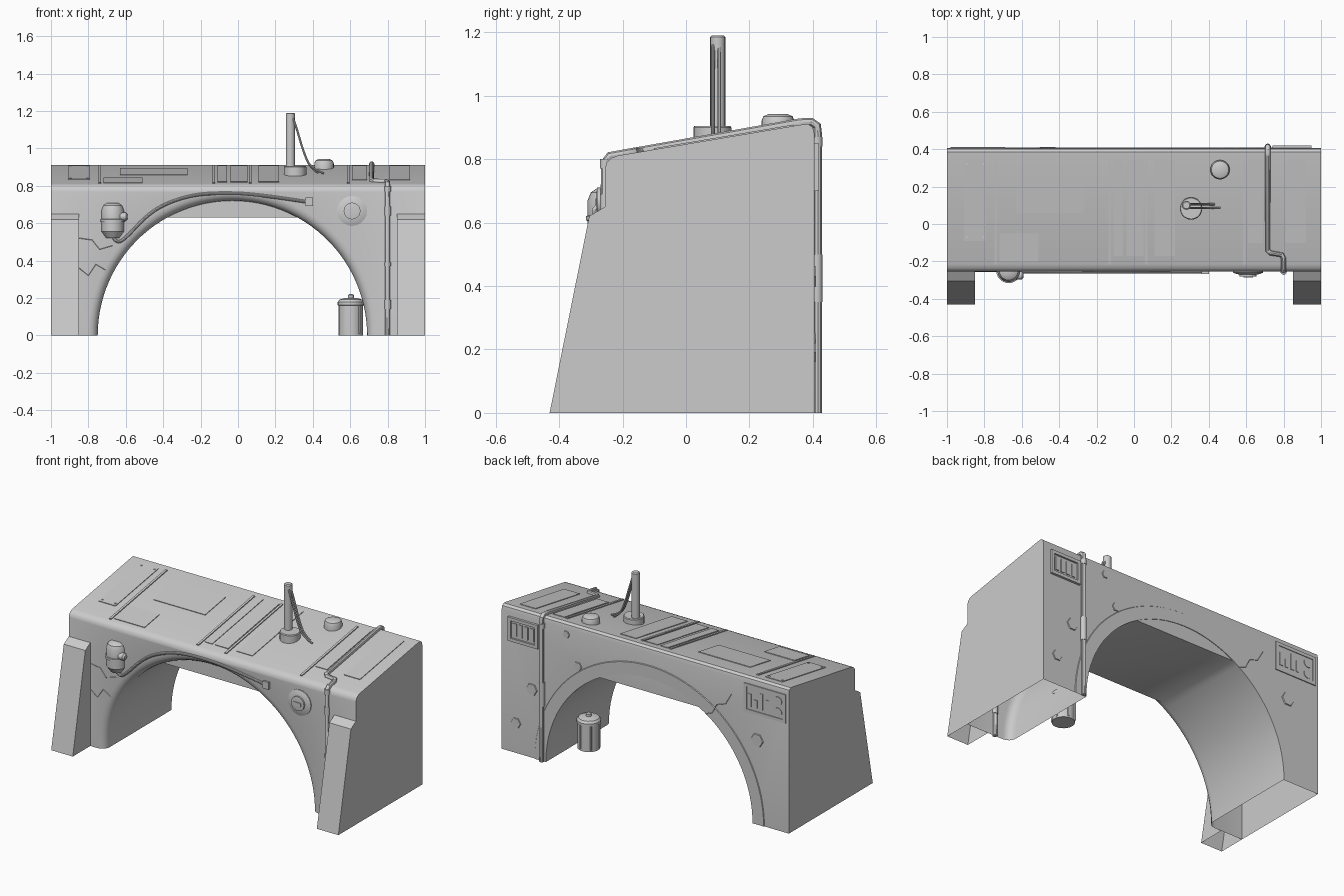
import bpy, bmesh, math
from mathutils import Matrix, Vector

if "Cube" in bpy.data.objects:
    bpy.data.objects.remove(bpy.data.objects["Cube"])

def mat(name, c):
    m = bpy.data.materials.new(name)
    m.diffuse_color = (*c, 1)
    m.use_nodes = True
    m.node_tree.nodes["Principled BSDF"].inputs["Base Color"].default_value = m.diffuse_color
    return m

GREY = mat("plain_grey", (0.6, 0.6, 0.6))

def finish(name, bm):
    bmesh.ops.remove_doubles(bm, verts=bm.verts, dist=1e-5)
    bmesh.ops.recalc_face_normals(bm, faces=bm.faces)
    me = bpy.data.meshes.new(name)
    bm.to_mesh(me)
    bm.free()
    me.materials.append(GREY)
    ob = bpy.data.objects.new(name, me)
    bpy.context.collection.objects.link(ob)
    return ob

def face(bm, pts):
    bm.faces.new([bm.verts.new(p) for p in pts])

def box(name, c, size, tilt=0):
    bm = bmesh.new()
    m = Matrix.Translation(c) @ Matrix.Rotation(tilt, 4, 'X') @ Matrix.Diagonal((*size, 1))
    bmesh.ops.create_cube(bm, size=1, matrix=m)
    return finish(name, bm)

def lathe(name, c, prof, seg=24, axis=(0, 0, 1)):
    """Revolve (radius, height) points about an axis."""
    bm = bmesh.new()
    m = Matrix.Translation(c) @ Vector((0, 0, 1)).rotation_difference(Vector(axis)).to_matrix().to_4x4()
    rings = [[m @ Vector((r * math.cos(2 * math.pi * i / seg), r * math.sin(2 * math.pi * i / seg), h))
              for i in range(seg)] for r, h in prof]
    for a, b in zip(rings, rings[1:]):
        for i in range(seg):
            j = (i + 1) % seg
            face(bm, [a[i], a[j], b[j], b[i]])
    face(bm, rings[0][::-1])
    face(bm, rings[-1])
    return finish(name, bm)

def tube(name, pts, r, smooth=False, res=3):
    cu = bpy.data.curves.new(name, 'CURVE')
    cu.dimensions = '3D'
    cu.bevel_depth, cu.bevel_resolution, cu.use_fill_caps = r, res, True
    sp = cu.splines.new('NURBS' if smooth else 'POLY')
    sp.points.add(len(pts) - 1)
    for p, q in zip(sp.points, pts):
        p.co = (*q, 1)
    if smooth:
        sp.use_endpoint_u, sp.order_u, sp.resolution_u = True, 3, 6
    cu.materials.append(GREY)
    tmp = bpy.data.objects.new(name + "_curve", cu)
    bpy.context.collection.objects.link(tmp)
    me = bpy.data.meshes.new_from_object(tmp.evaluated_get(bpy.context.evaluated_depsgraph_get()))
    bpy.data.objects.remove(tmp)
    ob = bpy.data.objects.new(name, me)
    bpy.context.collection.objects.link(ob)
    return ob

# Main arch body: open-bottomed shell
CX, R, FLARE, CHORD, YF, YB = -0.03, 0.72, 0.05, 0.63, -0.255, 0.405
SLOPE = 0.169
TILT = math.atan(SLOPE)
def top_z(y): return 0.811 + (y + 0.215) * SLOPE

t0 = math.asin(CHORD / R)
N, M = 18, 16
side = [t0 * i / N for i in range(N + 1)]
mid = [t0 + (math.pi - 2 * t0) * i / M for i in range(1, M)]
angs = side + mid + [math.pi - t for t in reversed(side)]
def arc(r, y, a=angs):
    return [Vector((CX + r * math.cos(t), y, r * math.sin(t))) for t in a]

roof = [(YF, 0.77), (-0.25, 0.79), (-0.237, 0.803), (-0.215, 0.811), (0.36, top_z(0.36)),
        (0.385, 0.911), (0.4, 0.9), (YB, 0.88)]
bm = bmesh.new()
for (y1, z1), (y2, z2) in zip(roof, roof[1:]):
    face(bm, [(-1, y1, z1), (1, y1, z1), (1, y2, z2), (-1, y2, z2)])
for x in (-1, 1):
    face(bm, [(x, y, z) for y, z in roof] + [(x, YB, 0), (x, YF, 0)])
face(bm, [(1, YF, 0), (1, YF, 0.77), (-1, YF, 0.77), (-1, YF, 0)] + arc(R + FLARE, YF)[::-1])
lip = [arc(R + FLARE * (1 - math.sin(k * math.pi / 8)), YF + FLARE * (1 - math.cos(k * math.pi / 8)))
       for k in range(5)]
for a, b in zip(lip, lip[1:]):
    for i in range(len(a) - 1):
        face(bm, [a[i], a[i + 1], b[i + 1], b[i]])
front, back = lip[-1], arc(R, YB)
face(bm, front[N:len(front) - N])                      # filler above the opening
for i in list(range(N)) + list(range(len(front) - 1 - N, len(front) - 1)):
    face(bm, [front[i], front[i + 1], back[i + 1], back[i]])
L = len(front) - 1 - N
face(bm, [front[N], front[L], back[L], back[N]])       # flat ceiling
face(bm, [(1, YB, 0), (1, YB, 0.88), (-1, YB, 0.88), (-1, YB, 0)] + back[L:][::-1] + back[:N + 1][::-1])
finish("arch_body", bm)

# Raised ring round the back of the arch
bm = bmesh.new()
rings = [arc(R, YB), arc(R, YB + 0.004), arc(R + 0.077, YB + 0.004), arc(R + 0.08, YB)]
for a, b in zip(rings, rings[1:]):
    for i in range(len(a) - 1):
        face(bm, [a[i], a[i + 1], b[i + 1], b[i]])
finish("back_arch_ring", bm)

# Sloping buttresses, open underneath
for s, n in ((-1, "left"), (1, "right")):
    prof = [(YF, 0), (-0.43, 0), (-0.305, 0.62), (YF, 0.65)]
    bm = bmesh.new()
    for x in (s, s * 0.85):
        face(bm, [(x, y, z) for y, z in prof])
    for (y1, z1), (y2, z2) in zip(prof[1:], prof[2:]):
        face(bm, [(s, y1, z1), (s * 0.85, y1, z1), (s * 0.85, y2, z2), (s, y2, z2)])
    finish(n + "_buttress", bm)

# Roof strips and plates
def plate(name, x1, x2, y1, y2, h=0.008):
    y = (y1 + y2) / 2
    return box(name, ((x1 + x2) / 2, y, top_z(y)), (x2 - x1, (y2 - y1) / math.cos(TILT), h * 2), TILT)
for x in (-0.74, -0.13, 0.065, 0.59):
    plate("roof_strip", x - 0.007, x + 0.007, -0.215, 0.345, 0.006)
for x1, x2, y1, y2 in ((-0.91, -0.79, -0.09, 0.34), (-0.63, -0.27, 0.06, 0.26), (-0.11, -0.06, -0.17, 0.34),
                       (-0.04, 0.05, -0.17, 0.34), (0.11, 0.22, -0.17, 0.34), (0.61, 0.69, -0.1, 0.34),
                       (0.81, 0.92, -0.1, 0.34), (-0.72, -0.51, -0.2, -0.05)):
    plate("roof_panel", x1, x2, y1, y2, 0.004)
for x in (-0.895, -0.805):
    for y in (-0.07, 0.32):
        lathe("panel_bolt", (x, y, top_z(y)), [(0.006, 0), (0.006, 0.007)], 8)

# Mast with base and hanging cables
lathe("mast_base", (0.305, 0.083, 0.85), [(0.06, 0), (0.06, 0.05), (0.056, 0.055)], 20)
lathe("mast", (0.28, 0.10, 0.85), [(0.024, 0), (0.024, 0.335), (0.018, 0.34)], 16)
for y, x in ((0.085, 0.46), (0.105, 0.43)):
    tube("mast_cable", [(0.295, y, 1.16), (0.31, y, 1.12), (0.35, y, 0.98), (0.39, y, 0.89), (x, y, top_z(y) + 0.005)],
         0.006, True)

# Roof dome
lathe("roof_dome", (0.46, 0.29, 0.885), [(0.052, 0), (0.052, 0.035), (0.046, 0.05), (0.03, 0.057)])

# Front canister with knob, and cable along the arch to a junction box
lathe("front_canister", (-0.67, -0.25, 0.52), [(0.035, 0), (0.06, 0.035), (0.06, 0.085), (0.066, 0.087), (0.066, 0.1),
      (0.06, 0.102), (0.06, 0.15), (0.05, 0.175), (0.03, 0.188)])
lathe("canister_knob", (-0.63, -0.275, 0.635), [(0.022, 0), (0.022, 0.03), (0.012, 0.04)], 12, (1, 0, 0))
y = YF - 0.001
tube("front_cable", [(-0.67, y, 0.53), (-0.65, y, 0.49), (-0.60, y, 0.52), (-0.50, y, 0.63), (-0.40, y, 0.70),
     (-0.25, y, 0.75), (-0.1, y, 0.762), (0.1, y, 0.755), (0.36, y, 0.715)], 0.009, True)
box("junction_box", (0.38, -0.255, 0.715), (0.04, 0.026, 0.045))

# Round front vent
lathe("front_vent", (0.61, -0.25, 0.665), [(0.08, 0), (0.08, 0.01), (0.06, 0.018), (0.045, 0.02), (0.045, 0.03),
      (0.03, 0.032)], 20, (0, -1, 0))
box("vent_slot", (0.61, -0.283, 0.665), (0.05, 0.006, 0.022))

# Pipe over the roof, front to back
tube("roof_pipe", [(0.80, YF, 0), (0.80, YF, 0.79), (0.80, -0.24, 0.81), (0.80, -0.185, top_z(-0.185) + 0.003),
     (0.79, -0.165, top_z(-0.165) + 0.003), (0.73, -0.155, top_z(-0.155) + 0.003),
     (0.715, -0.14, top_z(-0.14) + 0.003), (0.715, 0.36, top_z(0.36) + 0.007), (0.715, 0.395, 0.917),
     (0.715, 0.413, 0.905), (0.715, 0.415, 0.88), (0.715, 0.415, 0)], 0.014)
for x, y, z, h in ((0.80, YF, 0.14, 0.05), (0.80, YF, 0.37, 0.02), (0.80, YF, 0.64, 0.05),
                   (0.80, YF, 0.77, 0.03), (0.715, 0.413, 0.35, 0.15), (0.715, 0.413, 0.84, 0.03)):
    lathe("pipe_collar", (x, y, z), [(0.017, 0), (0.017, h)], 14)

# Barrel standing inside the arch
lathe("barrel", (0.603, 0.105, 0), [(0.065, 0), (0.065, 0.16), (0.07, 0.162), (0.07, 0.178), (0.06, 0.192), (0.03, 0.2),
      (0.016, 0.2), (0.016, 0.215), (0.01, 0.22)])
for k in range(6):
    a = math.radians(60 * k + 15)
    box("barrel_rib", (0.603 + 0.063 * math.cos(a), 0.105 + 0.063 * math.sin(a), 0.085), (0.01, 0.01, 0.15))

# Back control panels
def control(name, x1, x2, z1, z2, d):
    c, w, h = (x1 + x2) / 2, x2 - x1, z2 - z1
    m = (z1 + z2) / 2
    box(name + "_back", (c, YB, m), (w - 0.02, d * 0.5, h - 0.02))
    for s in (-1, 1):
        box(name + "_frame", (c, YB, m + s * (h / 2 - 0.01)), (w, d * 2, 0.02))
        box(name + "_frame", (c + s * (w / 2 - 0.01), YB, m), (0.02, d * 2, h))
control("left_control", -0.98, -0.69, 0.69, 0.87, 0.006)
for i, h in enumerate((0.08, 0.05, 0.1, 0.07)):
    box("control_bar", (-0.73 - i * 0.04, YB, 0.73 + h / 2), (0.022, 0.01, h))
for z in (0.745, 0.815):
    lathe("control_dial", (-0.925, YB, z), [(0.028, 0), (0.028, 0.005)], 16, (0, 1, 0))
control("right_control", 0.74, 0.95, 0.70, 0.85, 0.015)
for i in range(4):
    box("control_window", (0.785 + i * 0.04, YB + 0.004, 0.775), (0.025, 0.01, 0.08))

# Hexagonal patches on the back wall
for x, z, r in ((0.55, 0.84, 0.025), (0.47, 0.66, 0.03), (-0.78, 0.53, 0.045), (0.79, 0.43, 0.04), (0.90, 0.19, 0.035)):
    lathe("wall_patch", (x, YB - 0.002, z), [(r, 0), (r * 0.9, 0.007)], 6, (0, 1, 0))

# Thin plaster cracks
tube("front_crack", [(-0.85, YF, 0.52), (-0.78, YF, 0.51), (-0.74, YF, 0.46), (-0.67, YF, 0.48)], 0.0015, res=0)
tube("front_crack", [(-0.85, YF, 0.36), (-0.80, YF, 0.32), (-0.76, YF, 0.38), (-0.71, YF, 0.35)], 0.0015, res=0)
tube("back_crack", [(-0.42, YB + 0.004, 0.6), (-0.47, YB + 0.004, 0.62), (-0.5, YB + 0.004, 0.68),
     (-0.56, YB, 0.7), (-0.6, YB, 0.77)], 0.0015, res=0)

# Smooth shading with sharp edges kept
bpy.ops.object.select_all(action='SELECT')
bpy.context.view_layer.objects.active = bpy.context.selected_objects[0]
bpy.ops.object.shade_smooth_by_angle(angle=math.radians(35))
